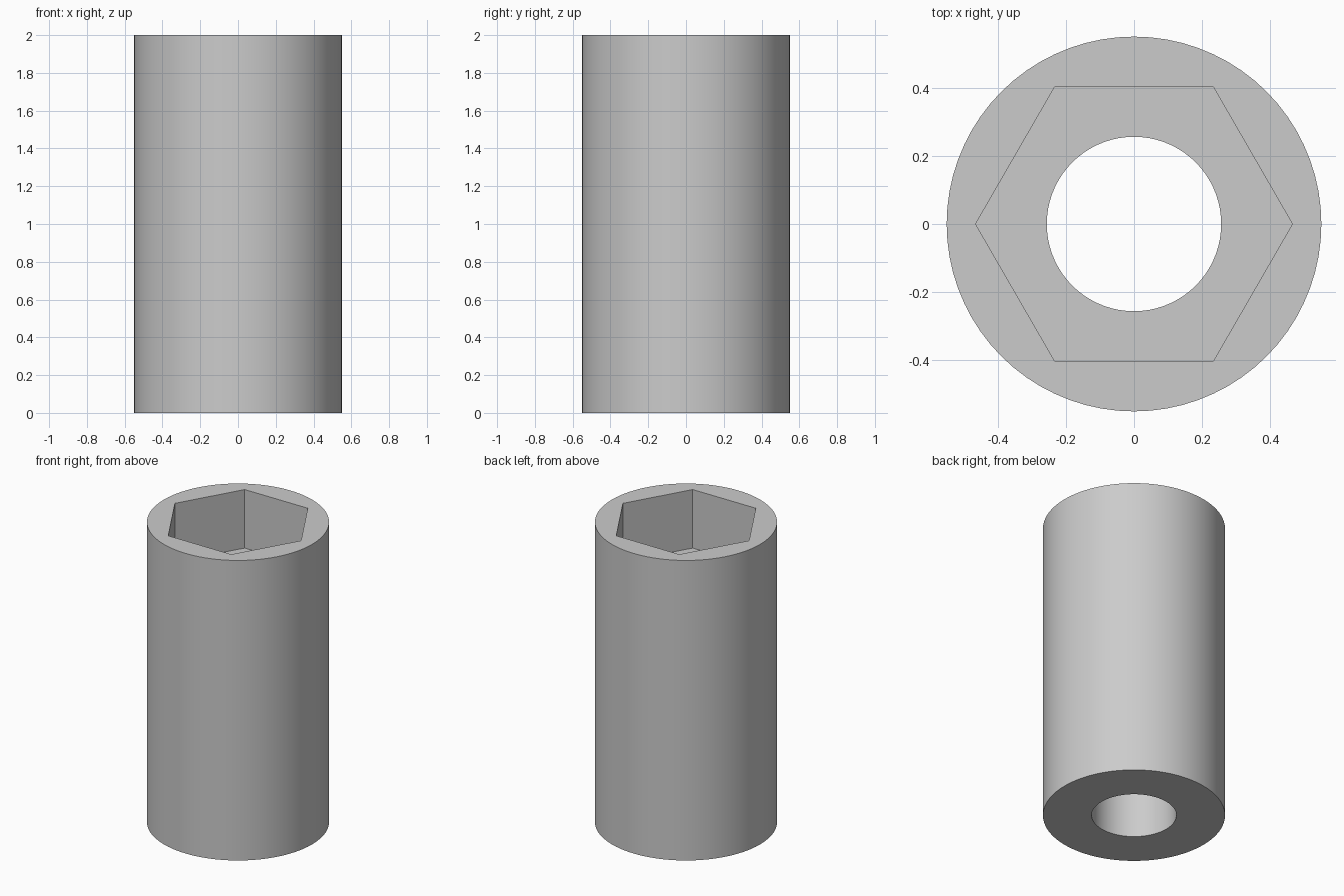
import bpy, bmesh
from math import cos, pi, radians, sin

if "Cube" in bpy.data.objects:
    bpy.data.objects.remove(bpy.data.objects["Cube"], do_unlink=True)

SEGMENTS = 72                      # divisible by six, so hex corners land on vertices
HEIGHT, POCKET_FLOOR = 2.0, 1.61
OUTER_R, HEX_R, BORE_R = 0.55, 0.465, 0.256


def circle(radius):
    return lambda angle: radius


def hexagon(corner_radius):
    # distance to a flat-sided hexagon with a corner on the x axis
    return lambda angle: corner_radius * cos(pi / 6) / cos(angle % (pi / 3) - pi / 6)


def ring(bm, radius_at, z):
    angles = [2 * pi * i / SEGMENTS for i in range(SEGMENTS)]
    return [bm.verts.new((radius_at(a) * cos(a), radius_at(a) * sin(a), z)) for a in angles]


# Steel colour
steel = bpy.data.materials.new("plain_grey")
steel.use_nodes = True
grey = (0.6, 0.6, 0.6, 1)
steel.diffuse_color = grey
steel.node_tree.nodes["Principled BSDF"].inputs["Base Color"].default_value = grey

# Sleeve: outer wall, rim, hexagonal pocket, ledge, round bore and base
bm = bmesh.new()
rings = [
    ring(bm, circle(OUTER_R), 0),
    ring(bm, circle(OUTER_R), HEIGHT),
    ring(bm, hexagon(HEX_R), HEIGHT),
    ring(bm, hexagon(HEX_R), POCKET_FLOOR),
    ring(bm, circle(BORE_R), POCKET_FLOOR),
    ring(bm, circle(BORE_R), 0),
]
for k, lower in enumerate(rings):
    upper = rings[(k + 1) % len(rings)]
    for i in range(SEGMENTS):
        j = (i + 1) % SEGMENTS
        bm.faces.new((lower[i], lower[j], upper[j], upper[i]))
bmesh.ops.recalc_face_normals(bm, faces=bm.faces)

mesh = bpy.data.meshes.new("hex_socket_sleeve")
bm.to_mesh(mesh)
bm.free()
mesh.materials.append(steel)
sleeve = bpy.data.objects.new("hex_socket_sleeve", mesh)
bpy.context.collection.objects.link(sleeve)

# Smooth round walls, crisp rims and pocket corners
bpy.ops.object.select_all(action='DESELECT')
sleeve.select_set(True)
bpy.context.view_layer.objects.active = sleeve
bpy.ops.object.shade_smooth_by_angle(angle=radians(30))
